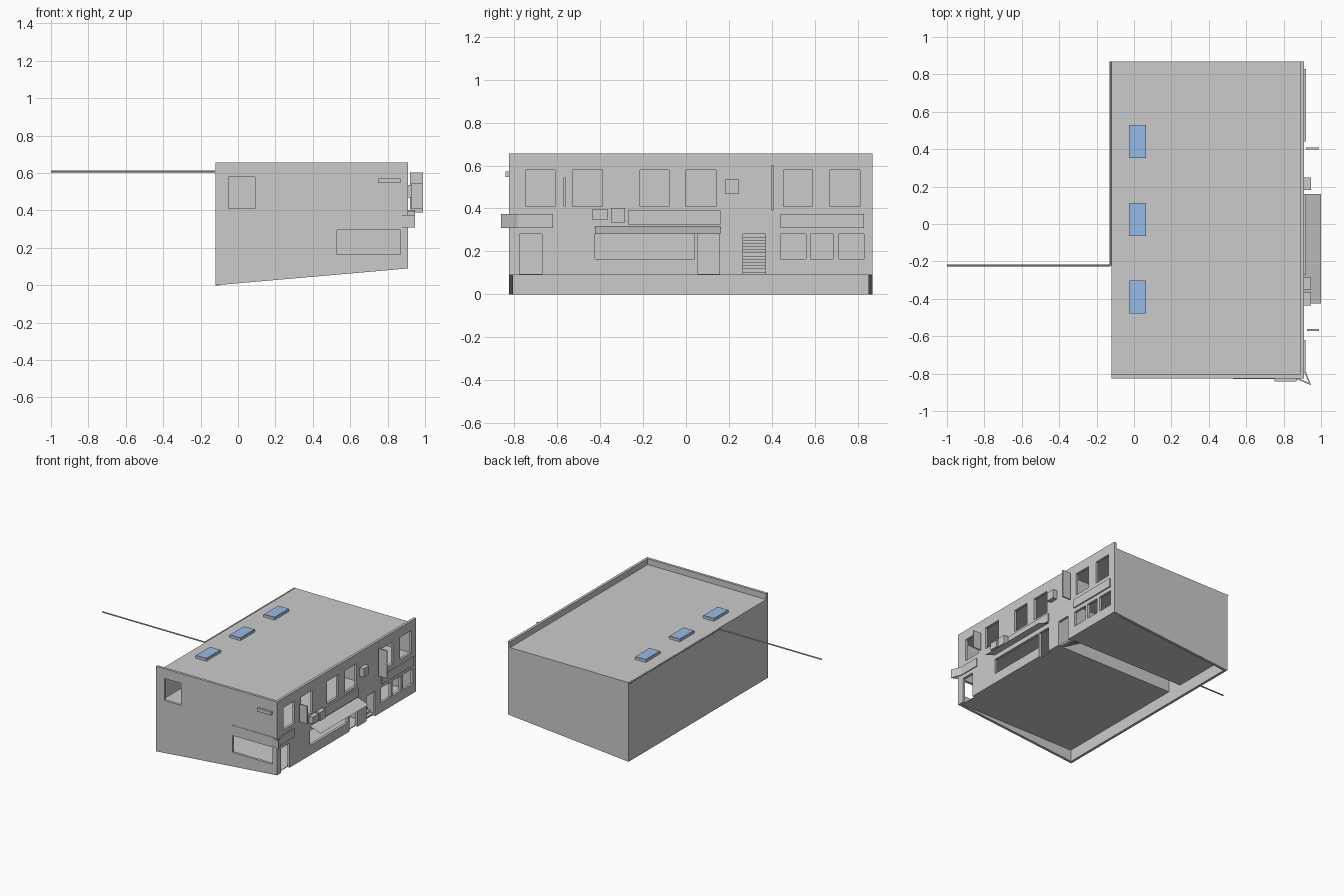
import bpy, bmesh
from mathutils import Vector

if "Cube" in bpy.data.objects:
    bpy.data.objects.remove(bpy.data.objects["Cube"])

X0, X1, Y0, Y1 = -0.12, 0.91, -0.825, 0.87
TOP, ROOF, UPPER, GROUND, T = 0.655, 0.61, 0.385, 0.09, 0.02


def finish(name, bm, mat=None, normals=True):
    if normals:
        bmesh.ops.recalc_face_normals(bm, faces=bm.faces)
    me = bpy.data.meshes.new(name)
    bm.to_mesh(me)
    bm.free()
    ob = bpy.data.objects.new(name, me)
    bpy.context.collection.objects.link(ob)
    if mat:
        me.materials.append(mat)
    return ob


def box(name, x0, x1, y0, y1, z0, z1, mat=None):
    bm = bmesh.new()
    bmesh.ops.create_cube(bm, size=1)
    for v in bm.verts:
        v.co = (x0 + (v.co.x + .5) * (x1 - x0),
                y0 + (v.co.y + .5) * (y1 - y0),
                z0 + (v.co.z + .5) * (z1 - z0))
    return finish(name, bm, mat)


def wall(name, u0, u1, top, place, base, thick, holes=()):
    """Panel in (u, z) with rectangular holes, given thickness by extrusion."""
    us = sorted({u0, u1, *[h[0] for h in holes], *[h[1] for h in holes]})
    zs = sorted({GROUND, top, *[h[2] for h in holes], *[h[3] for h in holes]})
    bm = bmesh.new()

    def z_at(u, z):
        return base(u) if z == GROUND else z

    for ua, ub in zip(us, us[1:]):
        for za, zb in zip(zs, zs[1:]):
            uc, zc = (ua + ub) / 2, (za + zb) / 2
            if any(h[0] < uc < h[1] and h[2] < zc < h[3] for h in holes):
                continue
            bm.faces.new([bm.verts.new(place(u, z_at(u, z))) for u, z in
                          ((ua, za), (ub, za), (ub, zb), (ua, zb))])
    bmesh.ops.remove_doubles(bm, verts=bm.verts, dist=1e-5)
    ret = bmesh.ops.extrude_face_region(bm, geom=bm.faces[:], use_keep_orig=True)
    moved = [g for g in ret["geom"] if isinstance(g, bmesh.types.BMVert)]
    bmesh.ops.translate(bm, verts=moved, vec=Vector(thick))
    return finish(name, bm)


def slope(x):
    return GROUND * (x - X0) / (X1 - X0)


# Street wall: upper windows, doors, shop window, small lower windows
street = [(a, b, .41, .58) for a, b in
          ((-.745, -.61), (-.53, -.39), (-.215, -.08), (0, .14), (.455, .59), (.67, .81))]
street += [(a, b, GROUND, .28) for a, b in ((-.775, -.67), (.055, .155), (.265, .37))]
street += [(a, b, .165, .28) for a, b in
           ((-.425, .04), (.44, .56), (.58, .685), (.71, .83))]
wall("street_wall", Y0, Y1, TOP, lambda u, z: (X1, u, z), lambda u: GROUND, (-T, 0, 0), street)

# Side wall with sloping foot, and plain rear walls
wall("side_wall", X0, X1 - T, TOP, lambda u, z: (u, Y0, z), slope, (0, T, 0),
     [(-.05, .09, .41, .58), (.53, .87, .165, .295)])
wall("far_wall", X0, X1 - T, ROOF, lambda u, z: (u, Y1, z), slope, (0, -T, 0))
wall("rear_wall", Y0 + T, Y1 - T, ROOF, lambda u, z: (X0, u, z), lambda u: 0, (T, 0, 0))

# Roof, floors and stairwell
xi0, xi1, yi0, yi1 = X0 + T, X1 - T, Y0 + T, Y1 - T
box("roof", xi0, xi1, yi0, yi1, ROOF - .02, ROOF)
for tag, ya, yb in (("main", yi0, .25), ("end", .39, yi1)):
    box(tag + "_ground_floor", xi0, xi1, ya, yb, GROUND, GROUND + .005)
    box(tag + "_upper_floor", xi0, xi1, ya, yb, UPPER - .015, UPPER)
for i, y in enumerate((.25, .38)):
    box(f"stairwell_wall_{i}", xi0, xi1, y, y + .01, GROUND, ROOF - .02)
steps, rise, run = 20, .0148, .026
for i in range(steps):
    x, z = xi1 - i * run, GROUND + i * rise
    box(f"stair_step_{i}", x - run, x, .26, .38, z, z + rise)

# Skylights
blue = bpy.data.materials.new("skylight_blue")
blue.diffuse_color = (.30, .50, .80, 1)
blue.use_nodes = True
blue.node_tree.nodes["Principled BSDF"].inputs["Base Color"].default_value = blue.diffuse_color
for i, y in enumerate((-.39, .025, .44)):
    box(f"skylight_frame_{i}", -.027, .065, y - .088, y + .088, ROOF, ROOF + .018)
    box(f"skylight_glass_{i}", -.025, .063, y - .086, y + .086, ROOF + .018, ROOF + .021, blue)

# Flat sign boards, wall boxes and hanging blade signs
box("shop_fascia", X1, .92, -.27, .16, .325, .39)
box("end_fascia", X1, .92, .44, .83, .31, .375)
box("wall_box_left", X1, .945, -.435, -.365, .345, .398)
box("wall_box_middle", X1, .945, -.35, -.285, .335, .402)
box("wall_box_right", X1, .945, .182, .248, .468, .535)
box("short_blade_sign", .925, .99, -.571, -.561, .41, .545)
box("tall_blade_sign", .92, .99, .398, .408, .39, .603)
box("side_lamp", .75, .87, -.842, Y0, .547, .572)

# Folded sign wrapping the street corner
path = [(.53, -.828), (.865, -.828), (.947, -.862), (.917, -.785), (.917, -.62)]
inner = [(.53, -.822), (.875, -.822), (.936, -.850), (.909, -.79), (.909, -.62)]
bm = bmesh.new()
loops = [[bm.verts.new((x, y, z)) for x, y in pts]
         for pts, z in ((path, .31), (path, .375), (inner, .375), (inner, .31))]
for k in range(4):
    a, b = loops[k], loops[(k + 1) % 4]
    for i in range(len(path) - 1):
        bm.faces.new((a[i], a[i + 1], b[i + 1], b[i]))
for end in (0, -1):
    bm.faces.new([loop[end] for loop in loops])
finish("corner_sign", bm)

# Thin sloping awning
bm = bmesh.new()
bm.faces.new([bm.verts.new(p) for p in
              ((X1, -.425, .315), (1, -.425, .282), (1, .16, .282), (X1, .16, .315))])
finish("awning", bm, normals=False)

# Overhead cable running along the rear wall and out
cable = bpy.data.curves.new("cable", 'CURVE')
cable.dimensions = '3D'
cable.bevel_depth = .005
cable.bevel_resolution = 1
cable.use_fill_caps = True
for a, b in (((-.126, Y1, .608), (-.126, -.222, .608)),
             ((-.126, -.222, .608), (-1, -.222, .608))):
    sp = cable.splines.new('POLY')
    sp.points.add(1)
    sp.points[0].co, sp.points[1].co = (*a, 1), (*b, 1)
ob = bpy.data.objects.new("overhead_cable", cable)
bpy.context.collection.objects.link(ob)
